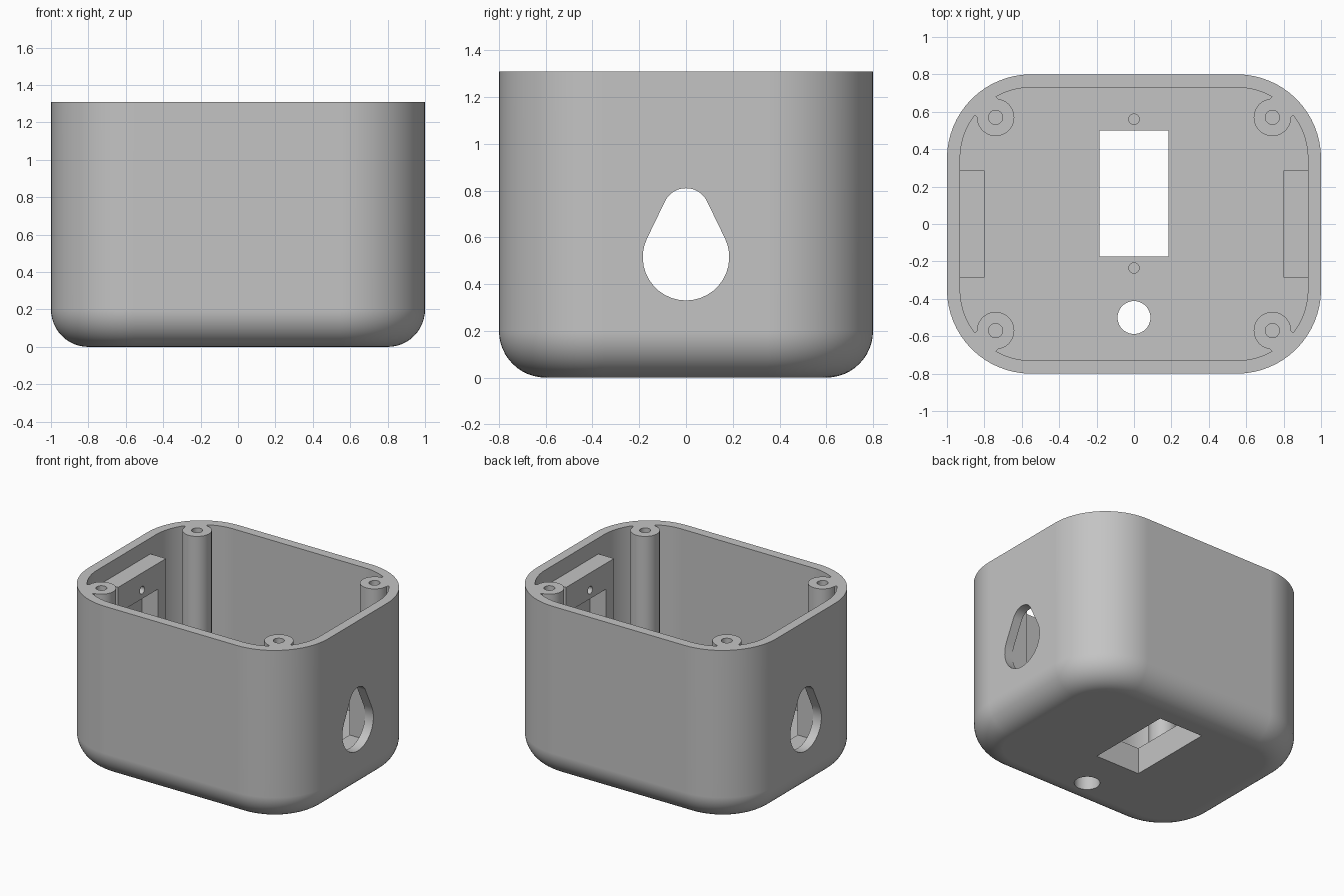
import bpy
import bmesh
from math import sin, cos, pi, radians, asin
from mathutils import Matrix

HEIGHT, FLOOR, WALL = 1.31, 0.2, 0.07
HALF_X, HALF_Y, CORNER = 1.0, 0.8, 0.45
INNER_X = HALF_X - WALL

cube = bpy.data.objects.get("Cube")
if cube:
    bpy.data.objects.remove(cube, do_unlink=True)

# Material
grey = bpy.data.materials.new("grey_plastic")
grey.use_nodes = True
grey.diffuse_color = (0.55, 0.55, 0.55, 1)
grey.node_tree.nodes["Principled BSDF"].inputs["Base Color"].default_value = grey.diffuse_color


def make_object(name, bm):
    bmesh.ops.recalc_face_normals(bm, faces=bm.faces)
    mesh = bpy.data.meshes.new(name)
    bm.to_mesh(mesh)
    bm.free()
    mesh.materials.append(grey)
    obj = bpy.data.objects.new(name, mesh)
    bpy.context.collection.objects.link(obj)
    return obj


def loft(name, loops):
    """Solid through a stack of matching closed loops."""
    bm = bmesh.new()
    rings = [[bm.verts.new(p) for p in loop] for loop in loops]
    n = len(rings[0])
    for low, high in zip(rings, rings[1:]):
        for i in range(n):
            j = (i + 1) % n
            bm.faces.new((low[i], low[j], high[j], high[i]))
    bm.faces.new(rings[0])
    bm.faces.new(rings[-1])
    return make_object(name, bm)


def rounded_loop(inset, z, steps=16):
    """Rounded rectangle, inset from the outer outline."""
    r = CORNER - inset
    cx, cy = HALF_X - CORNER, HALF_Y - CORNER
    points = []
    for k, (sx, sy) in enumerate(((1, 1), (-1, 1), (-1, -1), (1, -1))):
        for i in range(steps + 1):
            a = (k + i / steps) * pi / 2
            points.append((sx * cx + r * cos(a), sy * cy + r * sin(a), z))
    return points


def box(name, x, y, z, matrix=Matrix()):
    """Box given by its (min, max) on each axis."""
    loops = [[matrix @ Matrix.Translation((px, py, pz)).translation
              for px, py in ((x[0], y[0]), (x[1], y[0]), (x[1], y[1]), (x[0], y[1]))]
             for pz in z]
    return loft(name, loops)


def rod(name, x, y, r, z0, z1, steps=40):
    circle = [(x + r * cos(2 * pi * i / steps), y + r * sin(2 * pi * i / steps))
              for i in range(steps)]
    return loft(name, [[(px, py, z) for px, py in circle] for z in (z0, z1)])


def side_rod(name, x0, x1, z, r, steps=24):
    circle = [(r * cos(2 * pi * i / steps), z + r * sin(2 * pi * i / steps))
              for i in range(steps)]
    return loft(name, [[(x, py, pz) for py, pz in circle] for x in (x0, x1)])


def combine(target, other, operation):
    """Apply a boolean and remove the helper."""
    other.hide_render = True
    mod = target.modifiers.new(operation.lower(), "BOOLEAN")
    mod.operation, mod.object, mod.solver = operation, other, "EXACT"
    bpy.context.view_layer.objects.active = target
    bpy.ops.object.modifier_apply(modifier=mod.name)
    bpy.data.objects.remove(other, do_unlink=True)


# Outer shell with a filleted bottom edge
FILLET = 0.2
outline = []
for i in range(13):
    a = pi / 2 * i / 12
    outline.append(rounded_loop(FILLET * (1 - sin(a)), FILLET * (1 - cos(a))))
body = loft("enclosure_body", outline + [rounded_loop(0, HEIGHT)])
combine(body, loft("cavity", [rounded_loop(WALL, FLOOR), rounded_loop(WALL, HEIGHT + 0.1)]),
        "DIFFERENCE")

# Corner screw posts, webbed into the wall
corners = [(sx, sy) for sx in (-1, 1) for sy in (-1, 1)]
for sx, sy in corners:
    px, py = sx * 0.74, sy * 0.57
    angle = radians(49) if sx * sy > 0 else radians(-49)
    place = Matrix.Translation((px, py, 0)) @ Matrix.Rotation(angle, 4, "Z")
    reach = (0, 0.125) if sx > 0 else (-0.125, 0)
    combine(body, box("post_web", reach, (-0.075, 0.075), (0.15, HEIGHT), place), "UNION")
    combine(body, rod("screw_post", px, py, 0.1, 0.15, HEIGHT), "UNION")

# Mounting blocks on both side walls, each with a rectangular pocket
for s in (-1, 1):
    span = sorted((s * 0.8, s * 0.96))
    block = box("mounting_block", span, (-0.285, 0.285), (0.12, 1.19))
    combine(block, box("pocket", (-1.1, 1.1), (-0.187, 0.187), (0.325, 0.995)), "DIFFERENCE")
    combine(body, block, "UNION")

# Post pilot holes
for sx, sy in corners:
    combine(body, rod("pilot_hole", sx * 0.74, sy * 0.57, 0.038, 0.7, HEIGHT + 0.1, 24),
            "DIFFERENCE")

# Block pilot holes above and below each pocket
for s in (-1, 1):
    for z in (0.265, 1.06):
        combine(body, side_rod("block_hole", *sorted((s * 0.7, s * 0.92)), z, 0.028),
                "DIFFERENCE")

# Floor window, cable hole and pilot holes
combine(body, box("floor_window", (-0.185, 0.185), (-0.175, 0.5), (-0.1, 0.4)), "DIFFERENCE")
combine(body, rod("cable_hole", 0, -0.5, 0.088, -0.1, 0.4), "DIFFERENCE")
for y in (-0.235, 0.56):
    combine(body, rod("floor_hole", 0, y, 0.028, 0.07, 0.4, 24), "DIFFERENCE")

# Teardrop openings through both side walls
BIG_Z, BIG_R, TIP_Z, TIP_R = 0.515, 0.185, 0.71, 0.1
tilt = asin((BIG_R - TIP_R) / (TIP_Z - BIG_Z))
drop = []
for z, r, start, end in ((TIP_Z, TIP_R, tilt, pi - tilt),
                         (BIG_Z, BIG_R, pi - tilt, 2 * pi + tilt)):
    for i in range(25):
        a = start + (end - start) * i / 24
        drop.append((r * cos(a), z + r * sin(a)))
for s in (-1, 1):
    combine(body, loft("teardrop", [[(s * x, y, z) for y, z in drop] for x in (0.85, 1.1)]),
            "DIFFERENCE")

# Smooth curves, crisp edges
bpy.ops.object.select_all(action="DESELECT")
body.select_set(True)
bpy.context.view_layer.objects.active = body
bpy.ops.object.shade_smooth_by_angle(angle=radians(30))
weighted = body.modifiers.new("weighted_normals", "WEIGHTED_NORMAL")
weighted.keep_sharp = True
